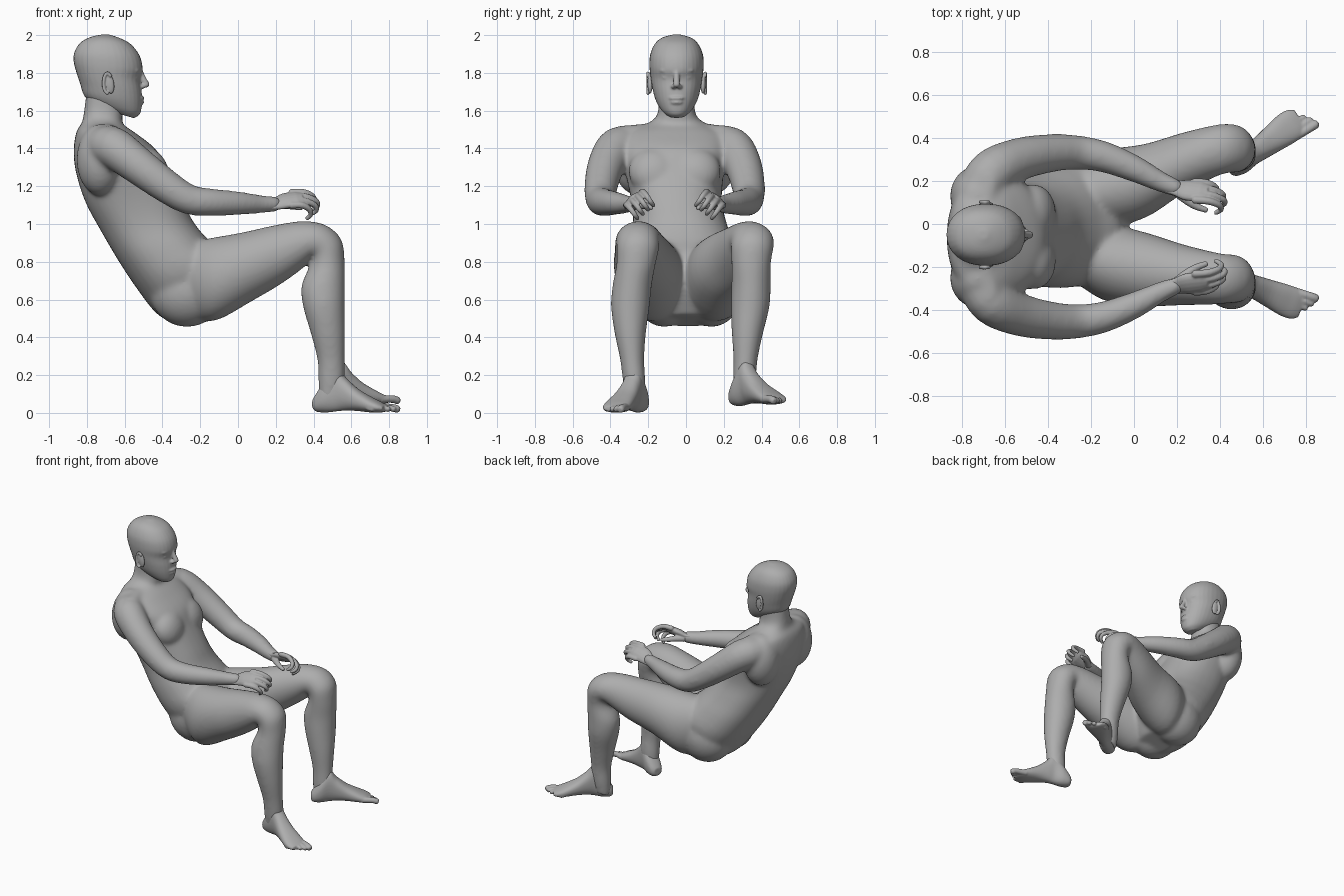
import bpy, bmesh, math
from mathutils import Vector, Matrix

cube = bpy.data.objects.get("Cube")
if cube:
    bpy.data.objects.remove(cube, do_unlink=True)

skin = bpy.data.materials.new("plain grey")
skin.use_nodes = True
grey = (0.42, 0.42, 0.42, 1)
skin.diffuse_color = grey
skin.node_tree.nodes["Principled BSDF"].inputs["Base Color"].default_value = grey

MID = -0.06    # symmetry plane of the arms
FACE = -0.05   # symmetry plane of the head
SIDES = {"left": 1, "right": -1}


def refine(rows, steps=4):
    """Run a smooth spline through rows of numbers."""
    padded = [rows[0], *rows, rows[-1]]
    result = []
    for a, b, c, d in zip(padded, padded[1:], padded[2:], padded[3:]):
        for s in range(steps):
            t = s / steps
            result.append([q + t / 2 * (r - p + t * (2 * p - 5 * q + 4 * r - w
                                                     + t * (3 * (q - r) + w - p)))
                           for p, q, r, w in zip(a, b, c, d)])
    return result + [rows[-1]]


def loft(bm, rings, count=24, square=1.0):
    """Skin a closed surface over ellipses given as (centre, half axis, half axis)."""
    def soft(value):
        return math.copysign(abs(value) ** square, value)
    loops = []
    for centre, u, v in rings:
        angles = [2 * math.pi * i / count for i in range(count)]
        loops.append([bm.verts.new(centre + u * soft(math.cos(a)) + v * soft(math.sin(a)))
                      for a in angles])
    for low, high in zip(loops, loops[1:]):
        for i in range(count):
            j = (i + 1) % count
            bm.faces.new((low[i], low[j], high[j], high[i]))
    bm.faces.new(loops[0][::-1])
    bm.faces.new(loops[-1])


def profile(bm, rows, square=1.0):
    """Rows hold back x, z, front x, z, then centre y and half width."""
    rings = []
    for bx, bz, fx, fz, y, half in refine(rows):
        back, front = Vector((bx, y, bz)), Vector((fx, y, fz))
        rings.append(((back + front) / 2, Vector((0, half, 0)), (front - back) / 2))
    loft(bm, rings, 32, square)


def tube(bm, rows, flat=1.0, hint=(0, 0, 1)):
    """Rows hold a centre x, y, z and a radius; both ends are rounded."""
    points = [(Vector(row[:3]), row[3]) for row in refine(rows)]
    rings = []
    for i, (p, r) in enumerate(points):
        ahead = points[min(i + 1, len(points) - 1)][0]
        behind = points[max(i - 1, 0)][0]
        t = (ahead - behind).normalized()
        u = t.cross(Vector(hint)).normalized()
        v = t.cross(u)
        if i == 0:
            rings.append((p - t * r * 0.6, u * r * 0.6, v * r * flat * 0.6))
        rings.append((p, u * r, v * r * flat))
        if i == len(points) - 1:
            rings.append((p + t * r * 0.6, u * r * 0.7, v * r * flat * 0.7))
    loft(bm, rings, 16)


def ball(bm, place, size, tilt=0):
    matrix = (Matrix.Translation(place) @ Matrix.Rotation(tilt, 4, "Y")
              @ Matrix.Diagonal((*size, 1)))
    bmesh.ops.create_uvsphere(bm, u_segments=24, v_segments=16, radius=1, matrix=matrix)


def finish(name, bm, voxel, repeats):
    """Fuse the overlapping volumes into one soft skin."""
    bmesh.ops.recalc_face_normals(bm, faces=bm.faces)
    mesh = bpy.data.meshes.new(name)
    bm.to_mesh(mesh)
    bm.free()
    mesh.materials.append(skin)
    obj = bpy.data.objects.new(name, mesh)
    bpy.context.scene.collection.objects.link(obj)
    remesh = obj.modifiers.new("fuse", "REMESH")
    remesh.mode = "VOXEL"
    remesh.voxel_size = voxel
    remesh.use_smooth_shade = True
    smooth = obj.modifiers.new("soften", "SMOOTH")
    smooth.factor = 0.5
    smooth.iterations = repeats


# Torso and neck
body = bmesh.new()
profile(body, [
    (-.3, .455, -.1, .52, .01, .14), (-.425, .52, -.03, .69, .01, .235),
    (-.53, .65, -.06, .83, 0, .29), (-.63, .8, -.16, .92, -.015, .28),
    (-.73, .97, -.235, 1.01, -.03, .25), (-.81, 1.12, -.29, 1.12, -.05, .24),
    (-.86, 1.28, -.37, 1.27, MID, .262), (-.87, 1.4, -.43, 1.39, MID, .285),
    (-.855, 1.49, -.54, 1.48, MID, .26), (-.825, 1.54, -.61, 1.53, -.05, .15),
    (-.815, 1.6, -.61, 1.57, FACE, .1), (-.8, 1.72, -.61, 1.68, FACE, .095)], 0.88)
for side in SIDES.values():
    # Buttock, chest, shoulder blade and collarbone
    ball(body, (-.27, .01 + side * .125, .65), (.2, .165, .195))
    ball(body, (-.465, MID + side * .11, 1.28), (.097, .135, .13), -0.4)
    ball(body, (-.73, MID + side * .19, 1.34), (.125, .14, .19))
    tube(body, [(-.71, FACE + side * .06, 1.49, .05), (-.67, MID + side * .27, 1.455, .068)])

# Legs, sharing one side outline with separate sideways positions
LEG = [(-.32, .89, -.28, .52, .12, -.12, .13), (-.15, .925, -.13, .485, .16, -.175, .18),
       (.02, .955, .08, .595, .2, -.21, .172), (.2, .995, .24, .69, .28, -.235, .143),
       (.34, 1.015, .36, .78, .33, -.25, .125), (.46, .997, .38, .815, .35, -.255, .116),
       (.547, .92, .385, .81, .35, -.255, .112), (.565, .8, .375, .77, .345, -.265, .104),
       (.565, .68, .335, .67, .345, -.285, .104), (.565, .56, .345, .56, .34, -.295, .102),
       (.567, .42, .385, .42, .325, -.295, .083), (.565, .28, .42, .28, .315, -.285, .064),
       (.565, .18, .425, .16, .31, -.275, .06), (.55, .08, .43, .06, .305, -.27, .048)]
for side in SIDES.values():
    profile(body, [(*row[:4], row[4] if side > 0 else row[5], row[6]) for row in LEG])

# Arms
ARM = [(-.73, .2, 1.41, .1), (-.66, .3, 1.405, .11), (-.53, .362, 1.31, .1),
       (-.38, .39, 1.2, .089), (-.26, .392, 1.13, .08), (-.14, .372, 1.115, .073),
       (0, .318, 1.11, .063), (.12, .258, 1.105, .049), (.2, .225, 1.105, .041)]
for side in SIDES.values():
    tube(body, [(x, MID + side * y, z, r) for x, y, z, r in ARM])
finish("body", body, 0.011, 20)

# Head with brow, nose, lips and eyes
head = bmesh.new()
profile(head, [(x1, z1, x2, z2, FACE, half) for x1, z1, x2, z2, half in [
    (-.67, 1.595, -.55, 1.56, .05), (-.77, 1.64, -.518, 1.585, .085),
    (-.815, 1.68, -.508, 1.64, .112), (-.835, 1.74, -.51, 1.7, .128),
    (-.855, 1.8, -.518, 1.765, .138), (-.87, 1.86, -.505, 1.82, .144),
    (-.866, 1.91, -.52, 1.89, .139), (-.835, 1.96, -.565, 1.95, .114),
    (-.78, 1.99, -.62, 1.982, .077), (-.72, 2.003, -.68, 2.003, .02)]], 0.93)
tube(head, [(-.518, FACE, 1.81, .014), (-.502, FACE, 1.77, .016), (-.484, FACE, 1.735, .018)])
ball(head, (-.516, FACE, 1.666), (.021, .042, .012))
ball(head, (-.518, FACE, 1.644), (.021, .036, .013))
ball(head, (-.545, FACE, 1.598), (.03, .048, .03))
for side in SIDES.values():
    ball(head, (-.508, FACE + side * .016, 1.727), (.018, .014, .012))
    ball(head, (-.55, FACE + side * .052, 1.775), (.024, .026, .014))
    ball(head, (-.545, FACE + side * .05, 1.812), (.026, .042, .014))
finish("head", head, 0.006, 5)

for label, side in SIDES.items():
    # Ear with a raised rim
    ear = bmesh.new()
    place = Vector((-.682, FACE + side * .14, 1.745))
    ball(ear, place, (.026, .014, .056), -0.2)
    rim = [i * math.pi / 4 for i in range(-1, 5)]
    tube(ear, [(place.x - .022 * math.sin(a) - .008, place.y + side * .012,
                place.z + .054 * math.cos(a), .009) for a in rim], hint=(0, 1, 0))
    finish(label + "_ear", ear, 0.004, 3)

    # Hand with a tilted palm, curled fingers and a thumb
    hand = bmesh.new()

    def limb(rows, flat=1.0, hint=(0, 0, 1)):
        tube(hand, [(x, MID + side * y, z, r) for x, y, z, r in rows], flat,
             (hint[0], side * hint[1], hint[2]))

    limb([(.15, .243, 1.105, .042), (.2, .228, 1.107, .045), (.25, .218, 1.122, .058),
          (.31, .212, 1.132, .056)], 0.48, (0, .6, .8))
    for i in range(4):
        y, z = .172 + i * .028, 1.168 - i * .023
        reach = (.08, .093, .088, .065)[i]
        limb([(.28, y, z, .018), (.3 + reach * .6, y - .006, z, .017),
              (.3 + reach * 1.2, y - .025, z - .022, .015),
              (.3 + reach * 1.3, y - .045, z - .05, .013),
              (.3 + reach, y - .06, z - .07, .011)])
    limb([(.2, .21, 1.1, .025), (.25, .168, 1.1, .021), (.29, .142, 1.093, .017),
          (.335, .125, 1.085, .013)])
    finish(label + "_hand", hand, 0.005, 3)

    # Foot: heel, arch and ball, then five toes, built along its own axis
    foot = bmesh.new()
    profile(foot, [(x, base, x, top, y, half) for x, base, top, y, half in [
        (-.05, .02, .07, 0, .028), (-.03, .004, .1, 0, .047), (.02, 0, .17, 0, .058),
        (.08, .006, .24, 0, .052), (.13, .01, .185, 0, .055), (.2, .008, .125, -.004, .064),
        (.28, 0, .08, -.008, .074), (.33, 0, .055, -.008, .071), (.36, .006, .037, -.007, .055)]],
        0.88)
    for i in range(5):
        y, r = .05 - i * .029, (.021, .016, .015, .014, .014)[i]
        tip = .405 - .005 * i * i - .004 * i
        tube(foot, [(.3, y * .9, .028, r), (tip - .03, y, .026, r * .95), (tip, y, .017, r)])
    turn, spot = (.59, (.48, .28, .036)) if side > 0 else (-.36, (.447, -.25, .002))
    flip = Matrix.Diagonal((1, -side, 1, 1))
    pitch = Matrix.Rotation(-0.03 if side > 0 else 0, 4, "Y")
    foot.transform(Matrix.Translation(spot) @ Matrix.Rotation(turn, 4, "Z") @ pitch @ flip)
    finish(label + "_foot", foot, 0.006, 3)
